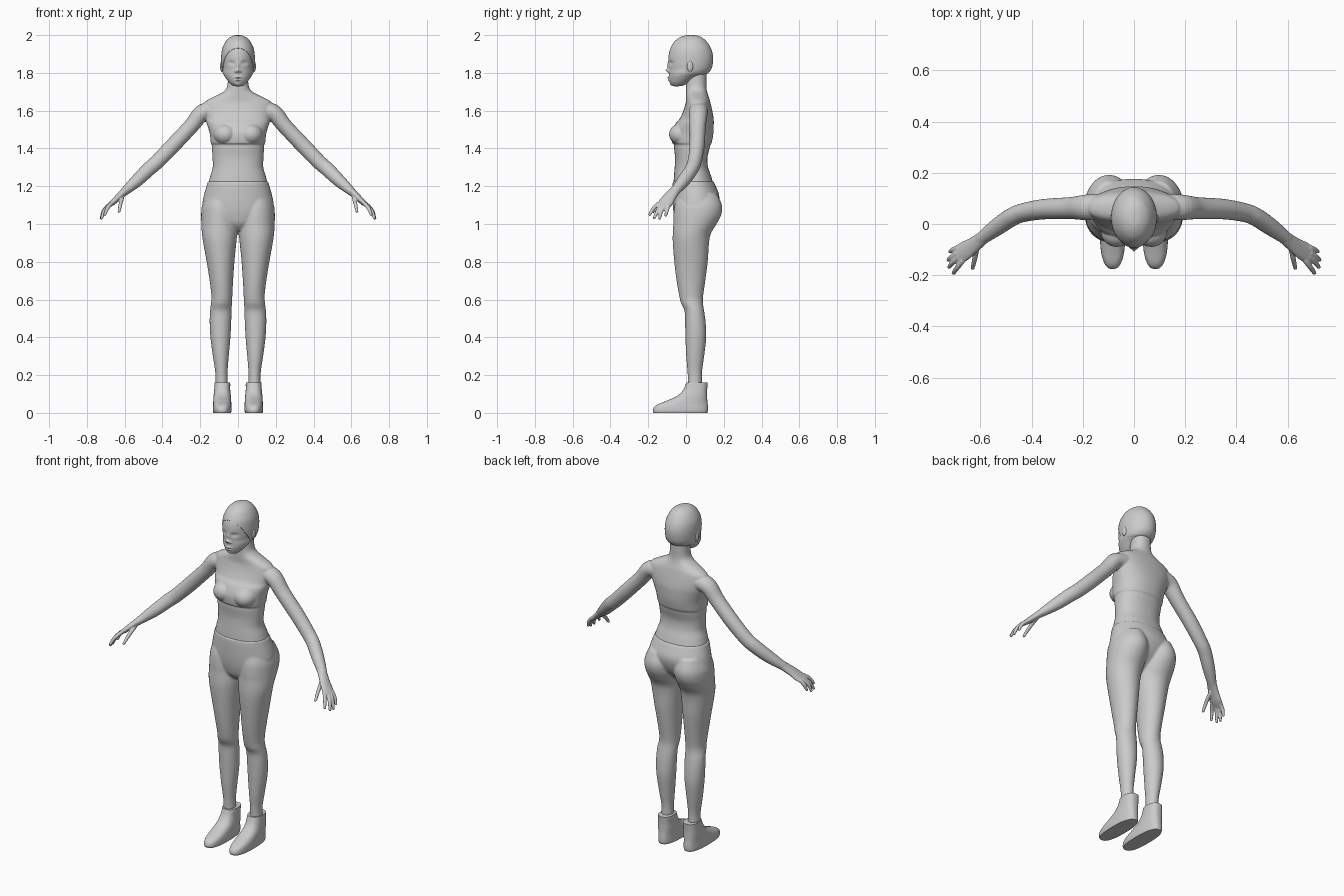
import bpy, bmesh, math
from mathutils import Vector, Matrix


def spline(rows, sub):
    """Catmull-Rom through rows of numbers."""
    p = [rows[0]] + list(rows) + [rows[-1]]
    out = []
    for i in range(1, len(p) - 2):
        for k in range(sub):
            t = k / sub
            out.append([0.5 * (2 * b + (c - a) * t + (2 * a - 5 * b + 4 * c - d) * t * t
                               + (3 * b - a - 3 * c + d) * t ** 3)
                        for a, b, c, d in zip(p[i - 1], p[i], p[i + 1], p[i + 2])])
    return out + [list(rows[-1])]


def skin(bm, rings):
    vs = [[bm.verts.new(c) for c in r] for r in rings]
    n = len(vs[0])
    for a, b in zip(vs, vs[1:]):
        for i in range(n):
            j = (i + 1) % n
            bm.faces.new((a[i], a[j], b[j], b[i]))
    bm.faces.new(vs[0][::-1])
    bm.faces.new(vs[-1])


def sq(v, e):
    return math.copysign(abs(v) ** (2 / e), v)


def loft(bm, rows, e=2.0, seg=48, sub=5, sx=1):
    """Horizontal sections: z, x inner, x outer, y front, y back."""
    rings = []
    for z, x0, x1, yf, yb in spline(rows, sub):
        ang = [2 * math.pi * i / seg for i in range(seg)]
        rings.append([(sx * ((x0 + x1) / 2 + (x1 - x0) / 2 * sq(math.cos(a), e)),
                       (yf + yb) / 2 + (yb - yf) / 2 * sq(math.sin(a), e), z) for a in ang])
    skin(bm, rings)


def sym(rows):
    return [(z, -r, r, f, b) for z, r, f, b in rows]


def tube(bm, rows, sx=1, seg=20, sub=5):
    """Limb along a path: x, y, z, half width, half thickness."""
    pts = spline(rows, sub)
    rings = []
    for i, (x, y, z, rw, rt) in enumerate(pts):
        d = (Vector(pts[min(i + 1, len(pts) - 1)][:3]) - Vector(pts[max(i - 1, 0)][:3])).normalized()
        w = Vector((0, 1, 0))
        w = (w - d * w.dot(d)).normalized()
        u = d.cross(w)
        ring = []
        for k in range(seg):
            a = 2 * math.pi * k / seg
            c = Vector((x, y, z)) + w * rw * math.cos(a) + u * rt * math.sin(a)
            ring.append((sx * c.x, c.y, c.z))
        rings.append(ring)
    skin(bm, rings)


def ball(bm, c, r):
    bmesh.ops.create_uvsphere(bm, u_segments=24, v_segments=16, radius=1,
                              matrix=Matrix.Translation(c) @ Matrix.Diagonal((*r, 1)))


def finish(bm, name, voxel=0, smooth=4, angle=180):
    bmesh.ops.recalc_face_normals(bm, faces=bm.faces)
    me = bpy.data.meshes.new(name)
    bm.to_mesh(me)
    bm.free()
    ob = bpy.data.objects.new(name, me)
    bpy.context.collection.objects.link(ob)
    bpy.ops.object.select_all(action='DESELECT')
    ob.select_set(True)
    bpy.context.view_layer.objects.active = ob
    if voxel:
        m = ob.modifiers.new("fuse", 'REMESH')
        m.mode, m.voxel_size, m.use_smooth_shade = 'VOXEL', voxel, True
        s = ob.modifiers.new("soften", 'SMOOTH')
        s.factor, s.iterations = 0.5, smooth
    else:
        bpy.ops.object.shade_smooth_by_angle(angle=math.radians(angle))
    return ob


# Upper body: torso with bandeau step, bust, neck, arms and hands
bm = bmesh.new()
loft(bm, sym([
    (1.15, .165, -.06, .15), (1.20, .160, -.066, .148), (1.25, .148, -.064, .134),
    (1.30, .134, -.06, .117), (1.35, .135, -.058, .113), (1.40, .138, -.063, .125),
    (1.422, .139, -.064, .13), (1.43, .144, -.074, .136), (1.48, .15, -.076, .145),
    (1.53, .165, -.056, .147), (1.56, .172, -.032, .146), (1.60, .182, -.014, .139),
    (1.64, .180, -.002, .130), (1.66, .155, .0, .125), (1.68, .115, .0, .118),
    (1.70, .078, .0, .112), (1.73, .057, .0, .108), (1.80, .052, .0, .108)]), e=2.2)
arm = [(.10, .07, 1.60, .05, .05), (.185, .065, 1.590, .05, .046), (.25, .062, 1.516, .043, .041),
       (.35, .058, 1.410, .04, .041), (.43, .045, 1.328, .037, .039), (.475, .028, 1.288, .036, .038),
       (.535, -.012, 1.230, .034, .034), (.60, -.06, 1.172, .025, .023)]
palm = [(.585, -.05, 1.185, .026, .024), (.63, -.085, 1.145, .033, .018),
        (.662, -.106, 1.115, .039, .015), (.69, -.122, 1.093, .036, .010)]
fingers = [((.668, -.142, 1.11), (.69, -.17, 1.085), (.705, -.192, 1.05)),
           ((.683, -.128, 1.10), (.707, -.15, 1.07), (.722, -.168, 1.032)),
           ((.688, -.112, 1.098), (.712, -.13, 1.068), (.725, -.14, 1.03)),
           ((.685, -.092, 1.10), (.706, -.10, 1.075), (.718, -.107, 1.045)),
           ((.612, -.085, 1.145), (.622, -.135, 1.105), (.630, -.172, 1.066))]
for s in (1, -1):
    tube(bm, arm, s)
    tube(bm, palm, s)
    for f in fingers:
        tube(bm, [(*c, r, r) for c, r in zip(f, (.011, .0105, .008))], s, 12)
        ball(bm, (s * f[2][0], f[2][1], f[2][2]), (.008, .008, .008))
    ball(bm, (s * .068, -.028, 1.475), (.062, .062, .056))
finish(bm, "upper_body", .004, 5)

# Leggings: pelvis and two legs
bm = bmesh.new()
loft(bm, sym([
    (.965, .05, -.02, .06), (1.0, .11, -.05, .10), (1.05, .175, -.064, .145),
    (1.10, .188, -.07, .170), (1.15, .181, -.072, .176), (1.20, .167, -.072, .158),
    (1.225, .160, -.070, .146)]), e=2.1)
leg = [(1.16, .03, .165, -.04, .165), (1.10, .004, .19, -.06, .190), (1.05, .0, .195, -.066, .187),
       (1.0, .001, .194, -.067, .162), (.95, .004, .191, -.07, .132), (.90, .009, .184, -.07, .122),
       (.80, .019, .166, -.062, .115), (.70, .026, .150, -.05, .102), (.62, .030, .141, -.036, .091),
       (.58, .032, .143, -.026, .09), (.54, .034, .148, -.008, .096), (.48, .036, .150, -.005, .104),
       (.40, .040, .146, -.003, .107), (.30, .049, .133, .001, .096), (.22, .055, .121, .008, .085),
       (.17, .055, .119, .010, .084), (.12, .055, .119, .010, .084)]
for s in (1, -1):
    loft(bm, leg, sx=s)
finish(bm, "leggings", .006, 3)

# Shoes
shoe = [(.0, .037, .130, -.172, .113), (.012, .034, .133, -.176, .116), (.03, .034, .133, -.170, .116),
        (.045, .035, .132, -.150, .115), (.062, .036, .131, -.108, .113), (.09, .038, .129, -.047, .112),
        (.12, .041, .126, -.016, .112), (.15, .041, .124, -.002, .114), (.162, .042, .123, .002, .115)]
for s, side in ((1, "left"), (-1, "right")):
    bm = bmesh.new()
    loft(bm, shoe, 2.5, 56, 4, s)
    finish(bm, side + "_shoe", angle=50)

# Head with sculpted face
skull = [(2.0, .004, .02, .034), (1.997, .025, -.01, .062), (1.985, .048, -.038, .088),
         (1.965, .066, -.062, .110), (1.93, .083, -.083, .132), (1.89, .089, -.092, .143),
         (1.85, .089, -.092, .142), (1.82, .086, -.090, .134), (1.80, .081, -.090, .118)]
jaw = [(1.78, .070, -.090, .075), (1.76, .056, -.088, .045), (1.745, .043, -.083, .02),
       (1.733, .028, -.072, -.01), (1.729, .012, -.058, -.03)]
bumps = [(.034, 1.852, .014, .009, .010), (-.034, 1.852, .014, .009, .010),
         (.034, 1.851, .008, .004, -.005), (-.034, 1.851, .008, .004, -.005),
         (0, 1.84, .008, .018, -.007), (0, 1.813, .010, .010, -.017),
         (.014, 1.808, .006, .006, -.007), (-.014, 1.808, .006, .006, -.007),
         (0, 1.776, .017, .0045, -.010), (0, 1.762, .014, .005, -.008), (0, 1.738, .014, .008, -.005)]
bm = bmesh.new()
loft(bm, sym([(z - .003 * (z > 1.9), r - .004 * (z > 1.8), f, b - .006) for z, r, f, b in skull + jaw]),
     seg=120, sub=7)
for v in bm.verts:
    if v.co.y < -.03:
        v.co.y += sum(d * math.exp(-((v.co.x - x) / a) ** 2 - ((v.co.z - z) / b) ** 2)
                      for x, z, a, b, d in bumps)
finish(bm, "head")

# Ears
for s, side in ((1, "left"), (-1, "right")):
    bm = bmesh.new()
    ball(bm, (s * .086, .022, 1.835), (.009, .016, .029))
    finish(bm, side + "_ear")

# Close-cropped hair cap, cut along the hairline
bm = bmesh.new()
loft(bm, sym(skull + [(1.792, .074, -.085, .105)]), seg=72)
bmesh.ops.bisect_plane(bm, geom=bm.verts[:] + bm.edges[:] + bm.faces[:], plane_co=(0, -.085, 1.935),
                       plane_no=(0, -.14, -.09), clear_outer=True)
bmesh.ops.holes_fill(bm, edges=[e for e in bm.edges if e.is_boundary])
finish(bm, "hair", angle=45)
